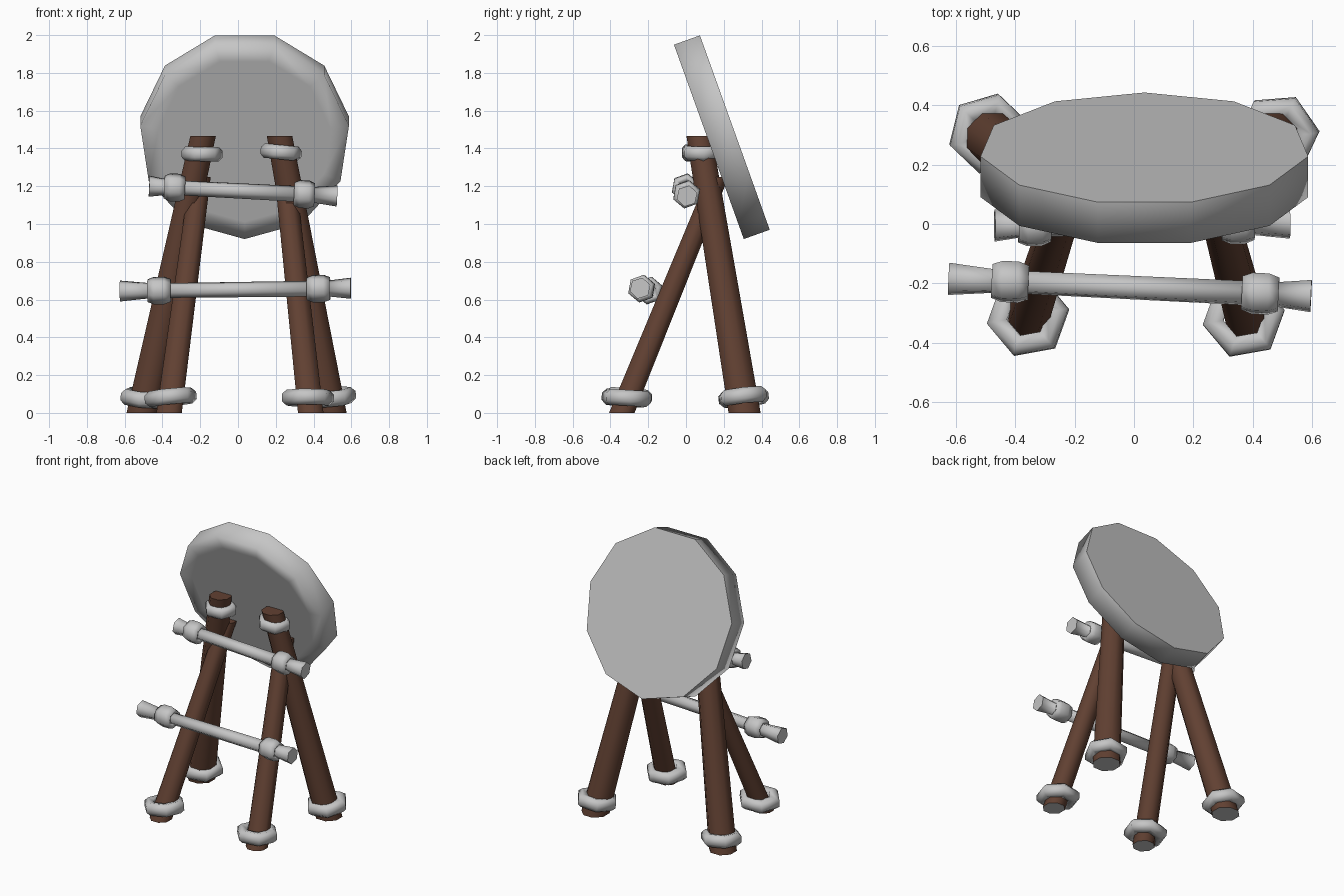
import bpy, bmesh
from math import sin, cos, pi, radians
from mathutils import Vector

if "Cube" in bpy.data.objects:
    bpy.data.objects.remove(bpy.data.objects["Cube"])


def material(name, rgb):
    m = bpy.data.materials.new(name)
    m.use_nodes = True
    m.diffuse_color = (*rgb, 1)
    m.node_tree.nodes["Principled BSDF"].inputs["Base Color"].default_value = (*rgb, 1)
    return m


GREY = material("pale grey", (0.56, 0.56, 0.56))
BROWN = material("dark wood", (0.12, 0.052, 0.032))


def loft(name, sections, u, v, sides, mats, spin=0.0, closed=False, sharp=(True, True)):
    """Skin regular polygons given as (centre, radius) in the plane u, v."""
    bm = bmesh.new()
    rings = []
    for centre, r in sections:
        angles = [spin + 2 * pi * i / sides for i in range(sides)]
        rings.append([bm.verts.new(Vector(centre) + r * (cos(a) * u + sin(a) * v)) for a in angles])
    pairs = list(zip(rings, rings[1:]))
    if closed:
        pairs.append((rings[-1], rings[0]))
    for a, b in pairs:
        for i in range(sides):
            j = (i + 1) % sides
            bm.faces.new((a[i], a[j], b[j], b[i]))
    caps = [] if closed else [bm.faces.new(rings[0]), bm.faces.new(rings[-1])]
    for f in bm.faces:
        f.smooth = True
    for cap, hard in zip(caps, sharp):
        for e in cap.edges:
            e.smooth = not hard
    if len(mats) > 1:
        # end grain: smaller face set into the foot
        bmesh.ops.inset_region(bm, faces=[caps[0]], thickness=0.02)
        caps[0].material_index = 1
    bmesh.ops.recalc_face_normals(bm, faces=bm.faces)
    mesh = bpy.data.meshes.new(name)
    bm.to_mesh(mesh)
    bm.free()
    for m in mats:
        mesh.materials.append(m)
    ob = bpy.data.objects.new(name, mesh)
    bpy.context.collection.objects.link(ob)
    return ob


X, Y, Z = Vector((1, 0, 0)), Vector((0, 1, 0)), Vector((0, 0, 1))


def collar(name, centre, axis, radius, half, spin):
    """Chunky six-sided ring around an axis."""
    axis = Vector(axis).normalized()
    u = (Y if abs(axis.x) > 0.7 else X)
    u = (u - axis * u.dot(axis)).normalized()
    v = axis.cross(u)
    profile = [(1, -0.45), (1, 0.45), (0.82, 1), (0.5, 0.85), (0.5, -0.85), (0.82, -1)]
    sections = [(Vector(centre) + axis * h * half, r * radius) for r, h in profile]
    loft(name, sections, u, v, 6, [GREY], radians(spin), closed=True)


# Tilted eleven-sided disc, softly shaded on its front rim
normal = Vector((0, 0.941, 0.338))
up = Vector((0, -0.338, 0.941))
mid = Vector((0.035, 0.186, 1.47))
loft("disc", [(mid - normal * 0.073, 0.46), (mid - normal * 0.073, 0.558),
              (mid + normal * 0.073, 0.558)],
     X, up, 11, [GREY], -pi / 2, sharp=(False, True))

# Legs: foot, top, foot radius, top radius
legs = {
    "front_right_leg": ((-0.365, -0.34, 0), (-0.2, 0.17, 1.25), 0.073, 0.06),
    "front_left_leg": ((0.385, -0.34, 0), (0.25, 0.17, 1.25), 0.073, 0.06),
    "back_right_leg": ((-0.505, 0.31, 0), (-0.185, 0.07, 1.465), 0.092, 0.073),
    "back_left_leg": ((0.49, 0.31, 0), (0.22, 0.07, 1.465), 0.092, 0.073),
}
for name, (foot, top, r0, r1) in legs.items():
    loft(name, [(foot, r0), (top, r1)], X, Y, 8, [BROWN, GREY], pi / 8)

# Collars around feet and leg tops
collar("front_right_foot_collar", (-0.357, -0.312, 0.082), (-0.1, 0.06, 1), 0.14, 0.042, 10)
collar("front_left_foot_collar", (0.37, -0.315, 0.08), (0, 0.06, 1), 0.14, 0.042, 10)
collar("back_right_foot_collar", (-0.49, 0.305, 0.08), (0.08, -0.12, 1), 0.137, 0.042, 16)
collar("back_left_foot_collar", (0.485, 0.3, 0.085), (-0.08, -0.12, 1), 0.14, 0.042, 5)
collar("right_top_collar", (-0.19, 0.08, 1.37), (0.02, 0, 1), 0.11, 0.038, 8)
collar("left_top_collar", (0.228, 0.08, 1.38), (0.1, 0, 1), 0.11, 0.038, 8)

# Cross bars with flared ends and a knot near each end
bars = {
    "lower": ((-0.625, -0.185, 0.645), (0.597, -0.243, 0.66), (0.17, 0.86), 0.074, 0.062),
    "upper": ((-0.47, -0.005, 1.2), (0.525, 0.005, 1.148), (0.135, 0.825), 0.075, 0.055),
}
for name, (a, b, knots, radius, half) in bars.items():
    a, b = Vector(a), Vector(b)
    axis = (b - a).normalized()
    u = (Y - axis * Y.dot(axis)).normalized()
    v = axis.cross(u)
    stops = [(0, 0.057), (knots[0], 0.036), (knots[0], 0.04), (knots[1], 0.043),
             (knots[1], 0.037), (1, 0.057)]
    loft(name + "_bar", [(a.lerp(b, t), r) for t, r in stops], u, v, 6, [GREY], 0.3)
    for side, t in zip(("right", "left"), knots):
        collar(f"{name}_bar_{side}_knot", a.lerp(b, t), axis, radius, half, 20)
